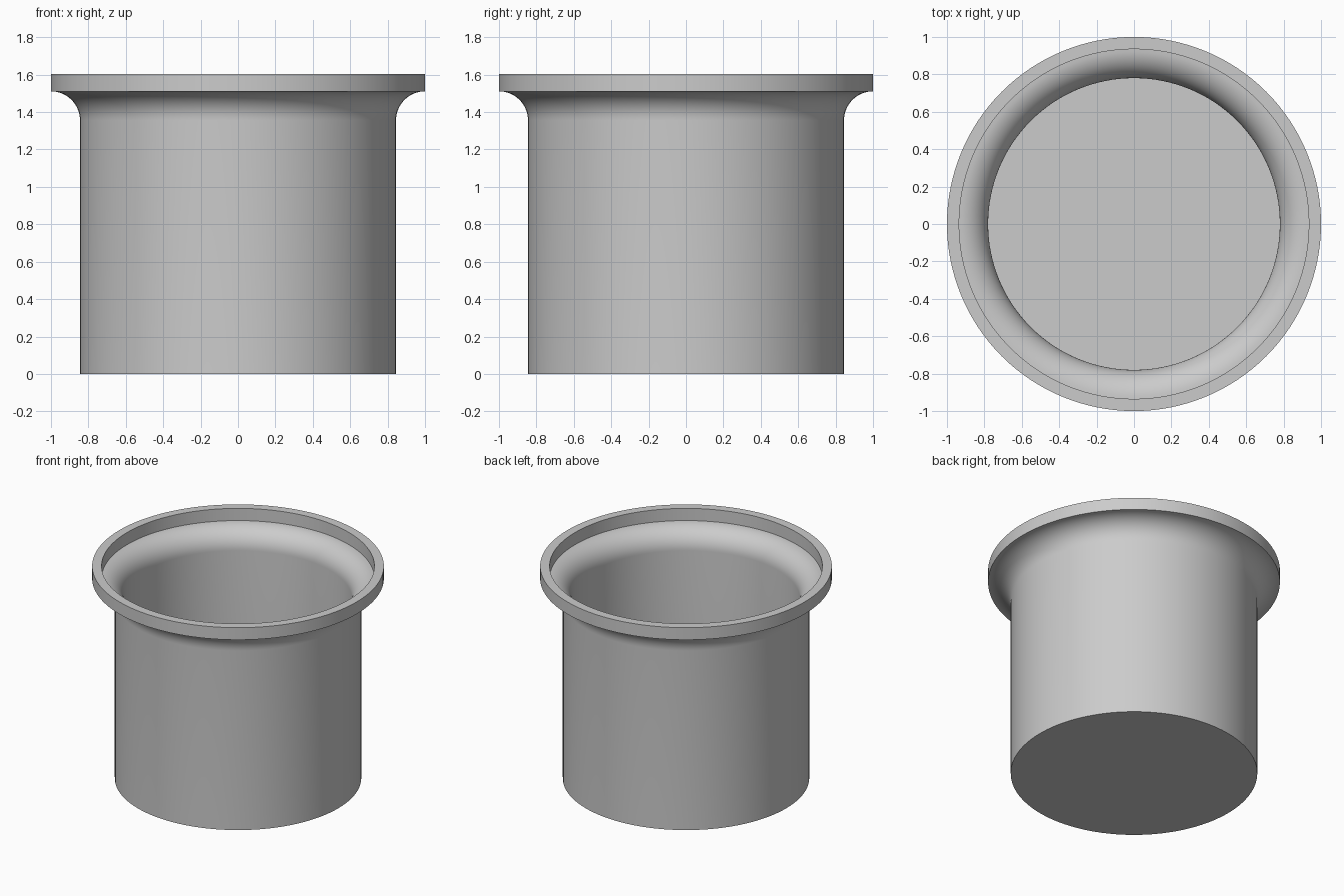
import bpy, bmesh
from math import cos, sin, pi, radians

cube = bpy.data.objects.get("Cube")
if cube:
    bpy.data.objects.remove(cube, do_unlink=True)

SEGMENTS = 128
OUTER, INNER = 0.845, 0.78        # wall radii
RIM, LIP = 1.0, 0.935             # rim outer and inner radii
TOP, LEDGE, FLOOR = 1.603, 1.511, 0.065
FLARE = RIM - OUTER               # radius of the flared neck


def flare(wall, steps=14):
    """Quarter arc from the upright wall out to the level ledge."""
    centre_r, centre_z = wall + FLARE, LEDGE - FLARE
    arc = [pi - pi / 2 * i / steps for i in range(steps + 1)]
    return [(centre_r + FLARE * cos(a), centre_z + FLARE * sin(a)) for a in arc]


# Cross-section from the underside, up the outside, over the rim, down inside
profile = [(0, 0), (OUTER, 0)] + flare(OUTER)
profile += [(RIM, TOP), (LIP, TOP)]
profile += flare(INNER)[::-1] + [(INNER, FLOOR), (0, FLOOR)]

# Revolve the cross-section into the cup
bm = bmesh.new()
verts = [bm.verts.new((r, 0, z)) for r, z in profile]
edges = [bm.edges.new(pair) for pair in zip(verts, verts[1:])]
bmesh.ops.spin(bm, geom=verts + edges, cent=(0, 0, 0), axis=(0, 0, 1),
               angle=2 * pi, steps=SEGMENTS, use_merge=False)
bmesh.ops.remove_doubles(bm, verts=bm.verts, dist=0.0001)
bmesh.ops.recalc_face_normals(bm, faces=bm.faces)
mesh = bpy.data.meshes.new("flanged_cup")
bm.to_mesh(mesh)
bm.free()

cup = bpy.data.objects.new("flanged_cup", mesh)
bpy.context.collection.objects.link(cup)

# Plain grey finish
grey = bpy.data.materials.new("light_grey")
grey.use_nodes = True
colour = (0.6, 0.6, 0.6, 1)
grey.diffuse_color = colour
grey.node_tree.nodes["Principled BSDF"].inputs["Base Color"].default_value = colour
mesh.materials.append(grey)

# Smooth curves with crisp rim edges
bpy.ops.object.select_all(action="DESELECT")
cup.select_set(True)
bpy.context.view_layer.objects.active = cup
bpy.ops.object.shade_smooth_by_angle(angle=radians(30))
